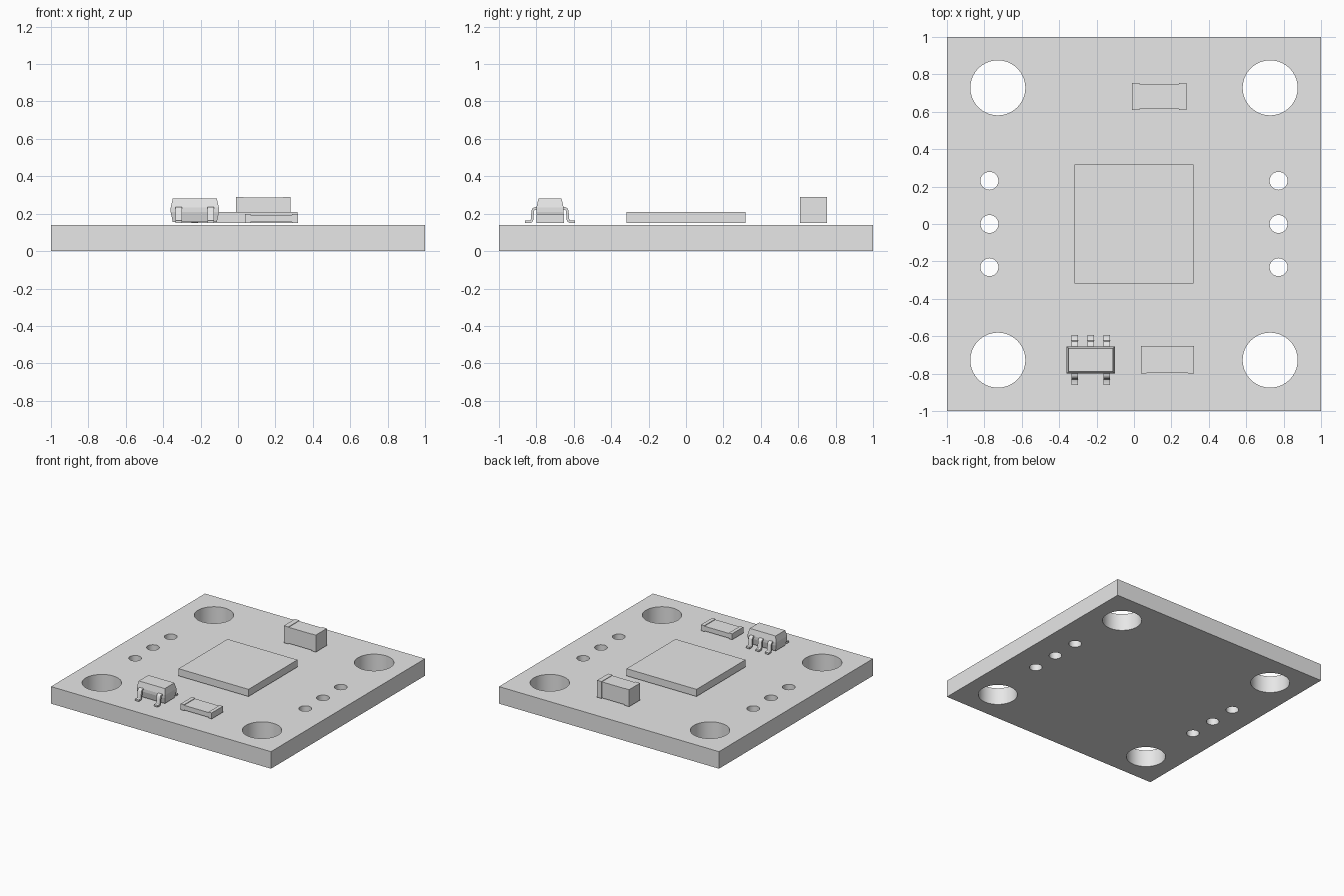
import bpy, bmesh, math
from mathutils import Vector

if "Cube" in bpy.data.objects:
    bpy.data.objects.remove(bpy.data.objects["Cube"])

grey = bpy.data.materials.new("plain_grey")
grey.diffuse_color = (0.8, 0.8, 0.8, 1)
grey.use_nodes = True
grey.node_tree.nodes["Principled BSDF"].inputs["Base Color"].default_value = grey.diffuse_color


def finish(name, bm):
    bmesh.ops.recalc_face_normals(bm, faces=bm.faces)
    me = bpy.data.meshes.new(name)
    bm.to_mesh(me)
    bm.free()
    me.materials.append(grey)
    ob = bpy.data.objects.new(name, me)
    bpy.context.collection.objects.link(ob)
    return ob


def box(name, x0, x1, y0, y1, z0, z1):
    bm = bmesh.new()
    bmesh.ops.create_cube(bm, size=1)
    for v in bm.verts:
        v.co = ((x0 + x1) / 2 + v.co.x * (x1 - x0),
                (y0 + y1) / 2 + v.co.y * (y1 - y0),
                (z0 + z1) / 2 + v.co.z * (z1 - z0))
    return finish(name, bm)


# Board: square outline with round holes, extruded
BOARD_T = 0.14
BASE = 0.15   # underside of the mounted parts

cu = bpy.data.curves.new("board", 'CURVE')
cu.dimensions = '2D'
cu.fill_mode = 'BOTH'
cu.extrude = BOARD_T / 2


def loop(points):
    sp = cu.splines.new('POLY')
    sp.points.add(len(points) - 1)
    for p, (x, y) in zip(sp.points, points):
        p.co = (x, y, 0, 1)
    sp.use_cyclic_u = True


def hole(x, y, r, n):
    loop([(x + r * math.cos(2 * math.pi * i / n),
           y + r * math.sin(2 * math.pi * i / n)) for i in range(n)])


loop([(-1, -1), (1, -1), (1, 1), (-1, 1)])
for sx in (-1, 1):
    for sy in (-1, 1):
        hole(sx * 0.728, sy * 0.728, 0.147, 64)   # mounting holes
    for y in (-0.231, 0, 0.231):
        hole(sx * 0.773, y, 0.048, 32)            # pin holes
board = bpy.data.objects.new("board", cu)
bpy.context.collection.objects.link(board)
board.location.z = BOARD_T / 2
bpy.context.view_layer.objects.active = board
board.select_set(True)
bpy.ops.object.convert(target='MESH')
board = bpy.context.object
board.data.materials.clear()
board.data.materials.append(grey)
bm = bmesh.new()
bm.from_mesh(board.data)
bmesh.ops.remove_doubles(bm, verts=bm.verts, dist=1e-5)
bmesh.ops.recalc_face_normals(bm, faces=bm.faces)
bm.to_mesh(board.data)
bm.free()
bpy.ops.object.shade_smooth_by_angle(angle=math.radians(30))

# Main chip
box("main_chip", -0.318, 0.318, -0.318, 0.318, BASE, 0.209)


# Two-terminal parts: end caps with a slightly recessed middle
def two_terminal(name, x0, x1, y0, y1, z1, cap, inset_y, inset_z):
    box(name + "_left_cap", x0, x0 + cap, y0, y1, BASE, z1)
    box(name + "_right_cap", x1 - cap, x1, y0, y1, BASE, z1)
    box(name + "_body", x0 + cap, x1 - cap, y0 + inset_y, y1 - inset_y,
        BASE + inset_z, z1 - inset_z)


two_terminal("capacitor", -0.01, 0.28, 0.61, 0.753, 0.29, 0.04, 0.004, 0.004)
two_terminal("resistor", 0.038, 0.32, -0.798, -0.653, 0.199, 0.03, 0.001, 0.005)

# Small leaded package: body with tapered top and bottom
CX, CY = -0.231, -0.727
bm = bmesh.new()
rings = []
for z, inset in ((0.157, 0.011), (0.208, 0), (0.232, 0), (0.28, 0.011)):
    hx, hy = 0.129 - inset, 0.073 - inset
    rings.append([bm.verts.new((CX + sx * hx, CY + sy * hy, z))
                  for sx, sy in ((-1, -1), (1, -1), (1, 1), (-1, 1))])
for a, b in zip(rings, rings[1:]):
    for i in range(4):
        j = (i + 1) % 4
        bm.faces.new((a[i], a[j], b[j], b[i]))
bm.faces.new(rings[0])
bm.faces.new(rings[-1])
finish("package_body", bm)

# Gull-wing leads: bent strip, offset from the package centre line and height
PATH = [Vector(p) for p in ((0.05, 0.228), (0.08, 0.228), (0.088, 0.225),
                            (0.092, 0.217), (0.096, 0.169), (0.099, 0.161),
                            (0.106, 0.157), (0.133, 0.157))]
LEAD_T, LEAD_W = 0.014, 0.034


def lead(name, x, side):
    bm = bmesh.new()
    rows = []
    for i, p in enumerate(PATH):
        d = (PATH[min(i + 1, len(PATH) - 1)] - PATH[max(i - 1, 0)]).normalized()
        n = Vector((-d.y, d.x)) * LEAD_T / 2
        rows.append([bm.verts.new((x + sx * LEAD_W / 2, CY + side * q.x, q.y))
                     for q, sx in ((p + n, -1), (p + n, 1), (p - n, 1), (p - n, -1))])
    for a, b in zip(rows, rows[1:]):
        for i in range(4):
            j = (i + 1) % 4
            bm.faces.new((a[i], a[j], b[j], b[i]))
    bm.faces.new(rows[0])
    bm.faces.new(rows[-1])
    ob = finish(name, bm)
    bpy.ops.object.select_all(action='DESELECT')
    bpy.context.view_layer.objects.active = ob
    ob.select_set(True)
    bpy.ops.object.shade_smooth_by_angle(angle=math.radians(50))


for i, dx in enumerate((-0.086, 0, 0.086)):
    lead(f"back_lead_{i + 1}", CX + dx, 1)
    if dx:
        lead(f"front_lead_{i + 1}", CX + dx, -1)
